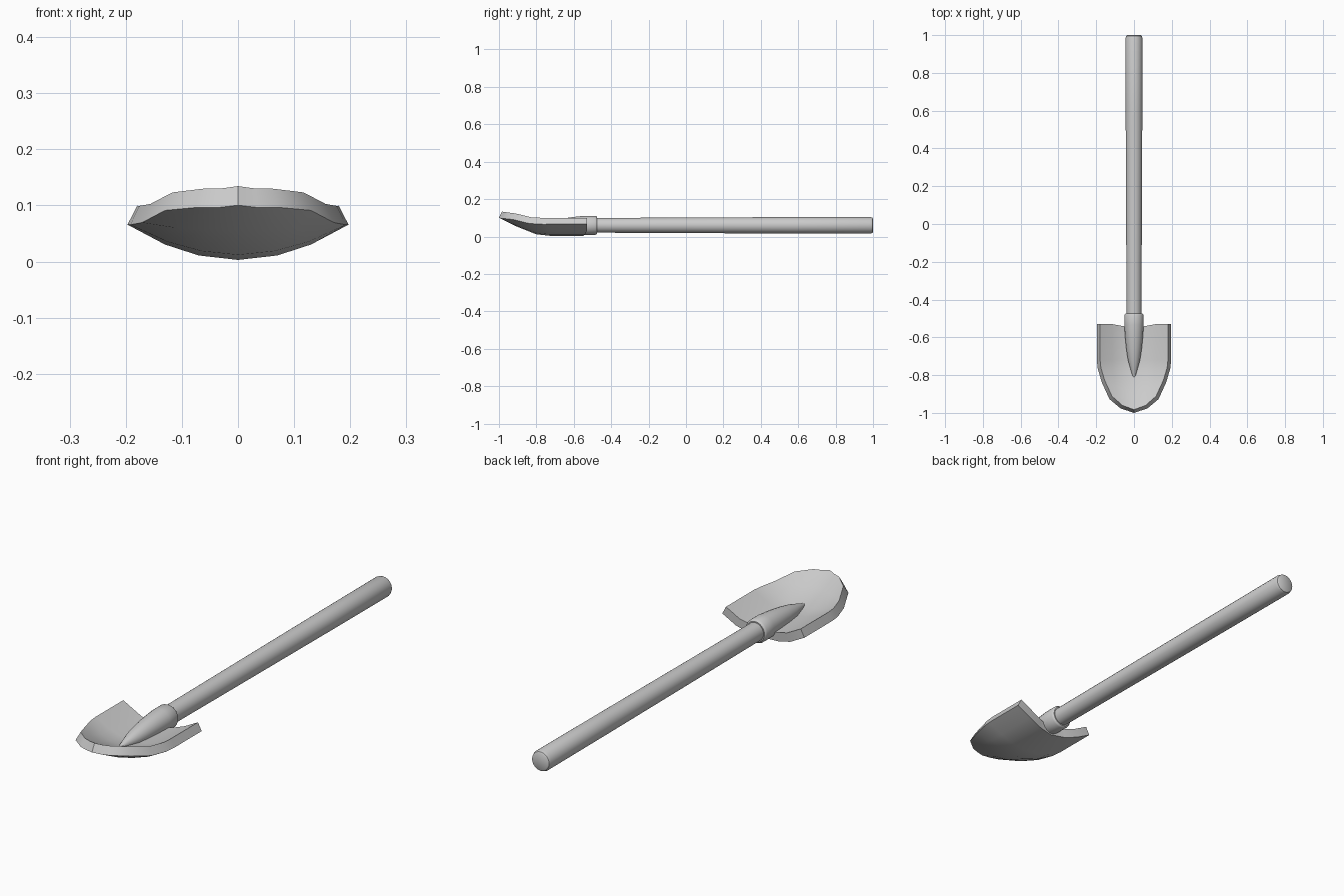
import bpy, bmesh, math

if "Cube" in bpy.data.objects:
    bpy.data.objects.remove(bpy.data.objects["Cube"])

def finish(bm, name, angle=35):
    bmesh.ops.recalc_face_normals(bm, faces=bm.faces)
    mesh = bpy.data.meshes.new(name)
    bm.to_mesh(mesh)
    bm.free()
    ob = bpy.data.objects.new(name, mesh)
    bpy.context.collection.objects.link(ob)
    bpy.ops.object.select_all(action='DESELECT')
    ob.select_set(True)
    bpy.context.view_layer.objects.active = ob
    bpy.ops.object.shade_smooth_by_angle(angle=math.radians(angle))
    return ob

def tube(name, stations, sides=24):
    """Closed tube along y; stations are (y, centre z, radius)."""
    bm = bmesh.new()
    rings = []
    for y, z, r in stations:
        rings.append([bm.verts.new((r * math.cos(a), y, z + r * math.sin(a)))
                      for a in (2 * math.pi * i / sides for i in range(sides))])
    for a, b in zip(rings, rings[1:]):
        for i in range(sides):
            j = (i + 1) % sides
            bm.faces.new((a[i], a[j], b[j], b[i]))
    bm.faces.new(rings[0])
    bm.faces.new(rings[-1])
    return finish(bm, name)

# Wooden handle, slightly thicker at the grip
tube("handle", [(1.0, .06, .035), (.996, .06, .041), (.985, .06, .045), (.57, .06, .044),
                (.1, .06, .042), (-.55, .06, .039)])

# Socket that tapers down into the blade
tube("socket", [(-.475, .06, .044), (-.478, .06, .048), (-.484, .06, .051), (-.535, .06, .051),
                (-.6, .058, .047), (-.66, .055, .041), (-.72, .052, .032),
                (-.77, .051, .018), (-.81, .05, .006)])

# Blade: half rows of (x, y) from the centre line outward
rows = [
    [(0, -.55), (.07, -.54), (.13, -.53), (.197, -.53)],
    [(0, -.72), (.07, -.72), (.13, -.72), (.197, -.72)],
    [(0, -.80), (.065, -.80), (.125, -.79), (.192, -.765)],
    [(0, -.91), (.055, -.90), (.11, -.88), (.171, -.837)],
    [(0, -1.0), (.035, -.988), (.07, -.977), (.13, -.927)],
]

def height(x, y):
    d = max(0, -y - .72)
    lift = 1.4 * d * d if d < .14 else .0274 + .5 * (d - .14)
    return .003 + 1.62 * x * x + lift

bm = bmesh.new()
grid = []
for half in rows:
    full = [(-x, y) for x, y in half[:0:-1]] + half
    grid.append([bm.verts.new((x, y, height(x, y))) for x, y in full])
for a, b in zip(grid, grid[1:]):
    for i in range(len(a) - 1):
        bm.faces.new((a[i], b[i], b[i + 1], a[i + 1]))
bm.normal_update()
# Thicken upward along the vertex normals
low = [[v.co.copy() for v in row] for row in grid]
top = [[bm.verts.new(v.co + v.normal * (.038 if v.normal.z > 0 else -.038)) for v in row]
       for row in grid]
for a, b in zip(top, top[1:]):
    for i in range(len(a) - 1):
        bm.faces.new((a[i], a[i + 1], b[i + 1], b[i]))
def loop(g):
    return g[0] + [r[-1] for r in g[1:-1]] + g[-1][::-1] + [r[0] for r in g[-2:0:-1]]
lo, hi = loop(grid), loop(top)
for i in range(len(lo)):
    j = (i + 1) % len(lo)
    bm.faces.new((lo[i], lo[j], hi[j], hi[i]))
finish(bm, "blade")
